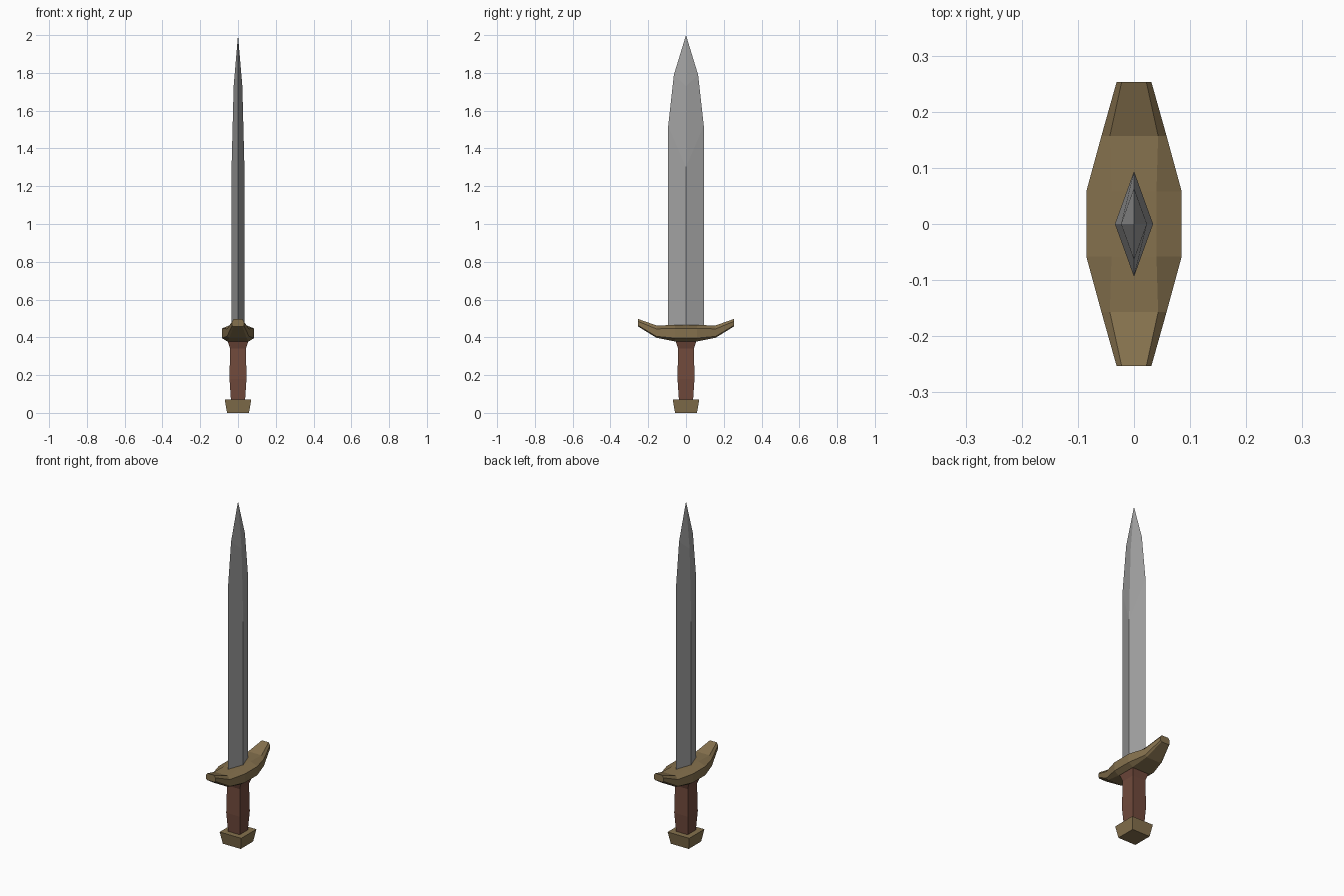
import bpy
import bmesh

cube = bpy.data.objects.get("Cube")
if cube:
    bpy.data.objects.remove(cube, do_unlink=True)


def make_material(name, rgb):
    mat = bpy.data.materials.new(name)
    mat.use_nodes = True
    colour = (*rgb, 1.0)
    mat.diffuse_color = colour
    mat.node_tree.nodes["Principled BSDF"].inputs["Base Color"].default_value = colour
    return mat


steel = make_material("steel grey", (0.36, 0.36, 0.36))
bronze = make_material("dull bronze", (0.235, 0.165, 0.075))
leather = make_material("brown leather", (0.165, 0.068, 0.045))


def loft(name, rings, mat, tip=None):
    """Bridge equal-sized rings of points, closing the ends with a cap or a tip."""
    bm = bmesh.new()
    loops = [[bm.verts.new(p) for p in ring] for ring in rings]
    n = len(loops[0])
    for low, high in zip(loops, loops[1:]):
        for i in range(n):
            j = (i + 1) % n
            bm.faces.new((low[i], low[j], high[j], high[i]))
    bm.faces.new(loops[0][::-1])
    if tip:
        point = bm.verts.new(tip)
        for i in range(n):
            bm.faces.new((loops[-1][i], loops[-1][(i + 1) % n], point))
    else:
        bm.faces.new(loops[-1])
    bmesh.ops.recalc_face_normals(bm, faces=bm.faces)
    mesh = bpy.data.meshes.new(name)
    bm.to_mesh(mesh)
    bm.free()
    mesh.materials.append(mat)
    obj = bpy.data.objects.new(name, mesh)
    bpy.context.collection.objects.link(obj)
    return obj


def square(half, z):
    return [(sx * half, sy * half, z) for sx, sy in ((-1, -1), (1, -1), (1, 1), (-1, 1))]


def diamond(ridge, ridge_z, edge, edge_z):
    return [(ridge, 0, ridge_z), (0, edge, edge_z), (-ridge, 0, ridge_z), (0, -edge, edge_z)]


def guard_section(y, wide, top, bottom, z_top, z_upper, z_lower, z_bottom):
    side = [(top, z_top), (wide, z_upper), (wide, z_lower), (bottom, z_bottom)]
    return [(x, y, z) for x, z in side] + [(-x, y, z) for x, z in reversed(side)]


# Blade: diamond section, ridge and cutting edge taper at different heights
loft("blade", [
    diamond(0.034, 0.42, 0.094, 0.42),
    diamond(0.034, 1.30, 0.094, 1.52),
    diamond(0.023, 1.73, 0.064, 1.79),
], steel, tip=(0, 0, 2.0))

# Crossguard: faceted bar with upswept ends, mirrored front to back
half_guard = [
    (0.253, 0.031, 0.022, 0.024, 0.497, 0.484, 0.463, 0.457),
    (0.157, 0.058, 0.043, 0.045, 0.463, 0.445, 0.405, 0.398),
    (0.058, 0.085, 0.040, 0.057, 0.465, 0.447, 0.396, 0.378),
]
sections = [guard_section(-s[0], *s[1:]) for s in half_guard]
sections += [guard_section(*s) for s in reversed(half_guard)]
loft("crossguard", sections, bronze)

# Grip: square handle with a slight swell and a flare under the guard
loft("grip", [square(h, z) for h, z in
              ((0.037, 0.06), (0.045, 0.18), (0.042, 0.34), (0.056, 0.385))], leather)

# Pommel: block widening upward
loft("pommel", [square(0.058, 0.0), square(0.070, 0.07)], bronze)
